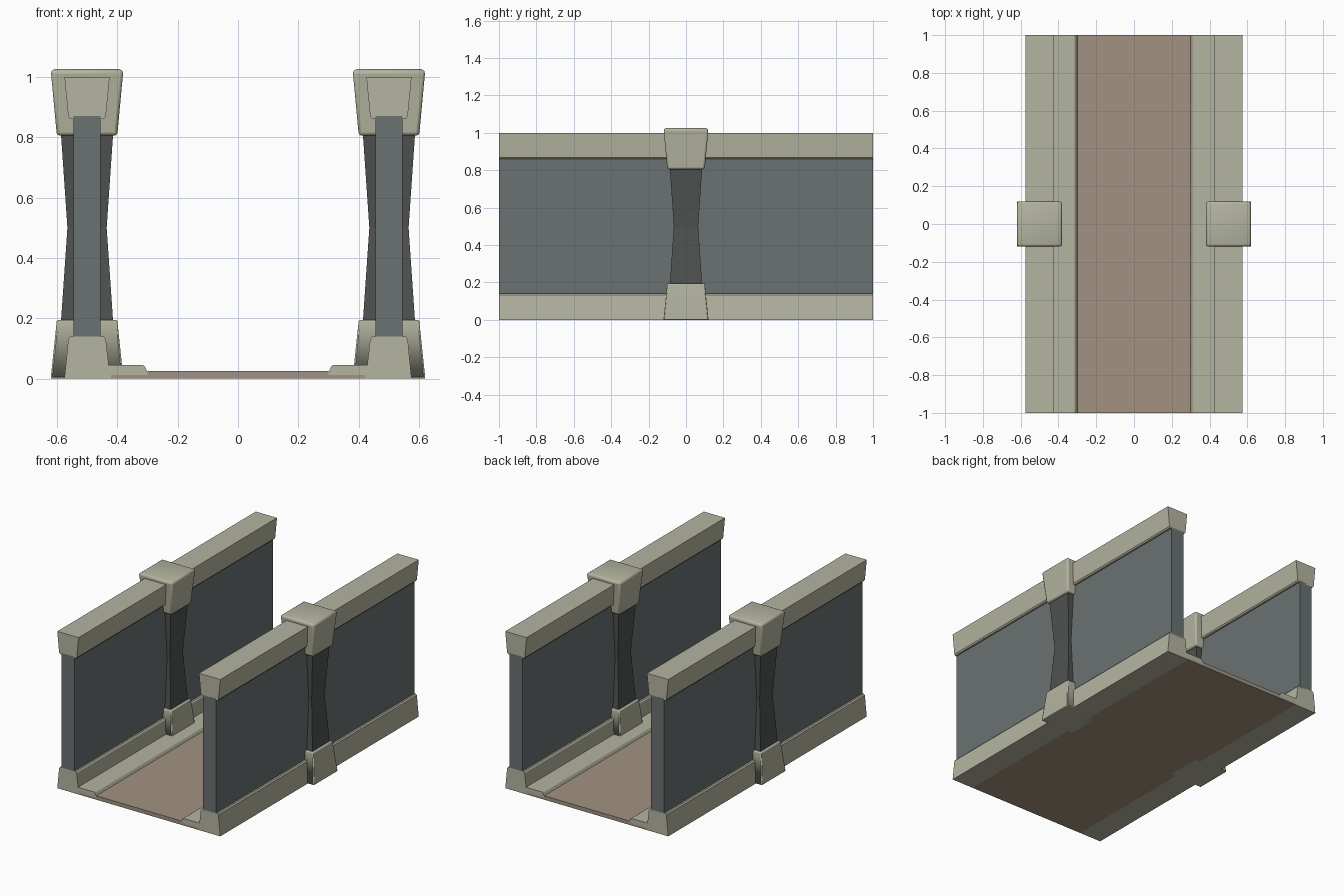
import bpy, bmesh
from math import radians

if "Cube" in bpy.data.objects:
    bpy.data.objects.remove(bpy.data.objects["Cube"])


def material(name, rgb):
    m = bpy.data.materials.new(name)
    m.diffuse_color = (*rgb, 1)
    m.use_nodes = True
    m.node_tree.nodes["Principled BSDF"].inputs["Base Color"].default_value = m.diffuse_color
    return m


STONE = material("pale_stone", (0.46, 0.46, 0.36))
PANEL = material("grey_panel", (0.145, 0.165, 0.165))
DARK = material("dark_metal", (0.08, 0.085, 0.085))
EARTH = material("brown_floor", (0.36, 0.29, 0.22))


def finish(name, bm, mat, mirror=True, bevel=0):
    bmesh.ops.recalc_face_normals(bm, faces=bm.faces)
    me = bpy.data.meshes.new(name)
    bm.to_mesh(me)
    bm.free()
    ob = bpy.data.objects.new(name, me)
    bpy.context.collection.objects.link(ob)
    me.materials.append(mat)
    if bevel:
        b = ob.modifiers.new("bevel", 'BEVEL')
        b.width, b.segments, b.limit_method = bevel, 2, 'ANGLE'
        b.angle_limit = radians(40)
    if mirror:
        ob.modifiers.new("mirror", 'MIRROR').use_mirror_merge = False
    return ob


def extrude_profile(name, pts, mat, mirror=True):
    """Run an x-z outline along the full length in y."""
    bm = bmesh.new()
    face = bm.faces.new([bm.verts.new((x, -1, z)) for x, z in pts])
    new = bmesh.ops.extrude_face_region(bm, geom=[face])["geom"]
    bmesh.ops.translate(bm, vec=(0, 2, 0),
                        verts=[v for v in new if isinstance(v, bmesh.types.BMVert)])
    return finish(name, bm, mat, mirror)


def stack(name, levels, mat, bevel=0, cx=0.5):
    """Square post section through (z, half x, half y) levels."""
    bm = bmesh.new()
    rings = [[bm.verts.new((cx + sx * hx, sy * hy, z))
              for sx, sy in ((-1, -1), (1, -1), (1, 1), (-1, 1))]
             for z, hx, hy in levels]
    for a, b in zip(rings, rings[1:]):
        for i in range(4):
            j = (i + 1) % 4
            bm.faces.new((a[i], a[j], b[j], b[i]))
    bm.faces.new(rings[0][::-1])
    bm.faces.new(rings[-1])
    return finish(name, bm, mat, True, bevel)


# walkway slab, stepped under the kerbs
extrude_profile("floor", [(-0.42, 0), (0.42, 0), (0.42, 0.012), (0.30, 0.012), (0.30, 0.025),
                          (-0.30, 0.025), (-0.30, 0.012), (-0.42, 0.012)], EARTH, False)

# wall foot with its inner kerb
extrude_profile("base_rail", [(0.575, 0), (0.562, 0.132), (0.555, 0.14), (0.445, 0.14),
                              (0.438, 0.132), (0.428, 0.045), (0.315, 0.045), (0.309, 0.041),
                              (0.296, 0.014), (0.30, 0.012), (0.42, 0.012), (0.42, 0)], STONE)

# wall panels and top rails
extrude_profile("wall_panel", [(0.455, 0.13), (0.545, 0.13), (0.545, 0.87), (0.455, 0.87)], PANEL)
extrude_profile("top_rail", [(0.425, 1), (0.575, 1), (0.562, 0.868), (0.555, 0.86),
                             (0.445, 0.86), (0.438, 0.868)], STONE)

# posts: foot block, waisted shaft, cap block
blocks = [
    stack("post_foot", [(0, 0.12, 0.12), (0.005, 0.12, 0.12), (0.195, 0.10, 0.10)], STONE, 0.01),
    stack("post_cap", [(0.805, 0.10, 0.10), (1.02, 0.12, 0.12), (1.026, 0.105, 0.105)], STONE, 0.01),
]
stack("post_shaft", [(0.18, 0.087, 0.087), (0.5, 0.065, 0.065), (0.82, 0.087, 0.087)], DARK)

for ob in blocks:
    bpy.ops.object.select_all(action='DESELECT')
    ob.select_set(True)
    bpy.context.view_layer.objects.active = ob
    bpy.ops.object.shade_smooth_by_angle(angle=radians(30))
